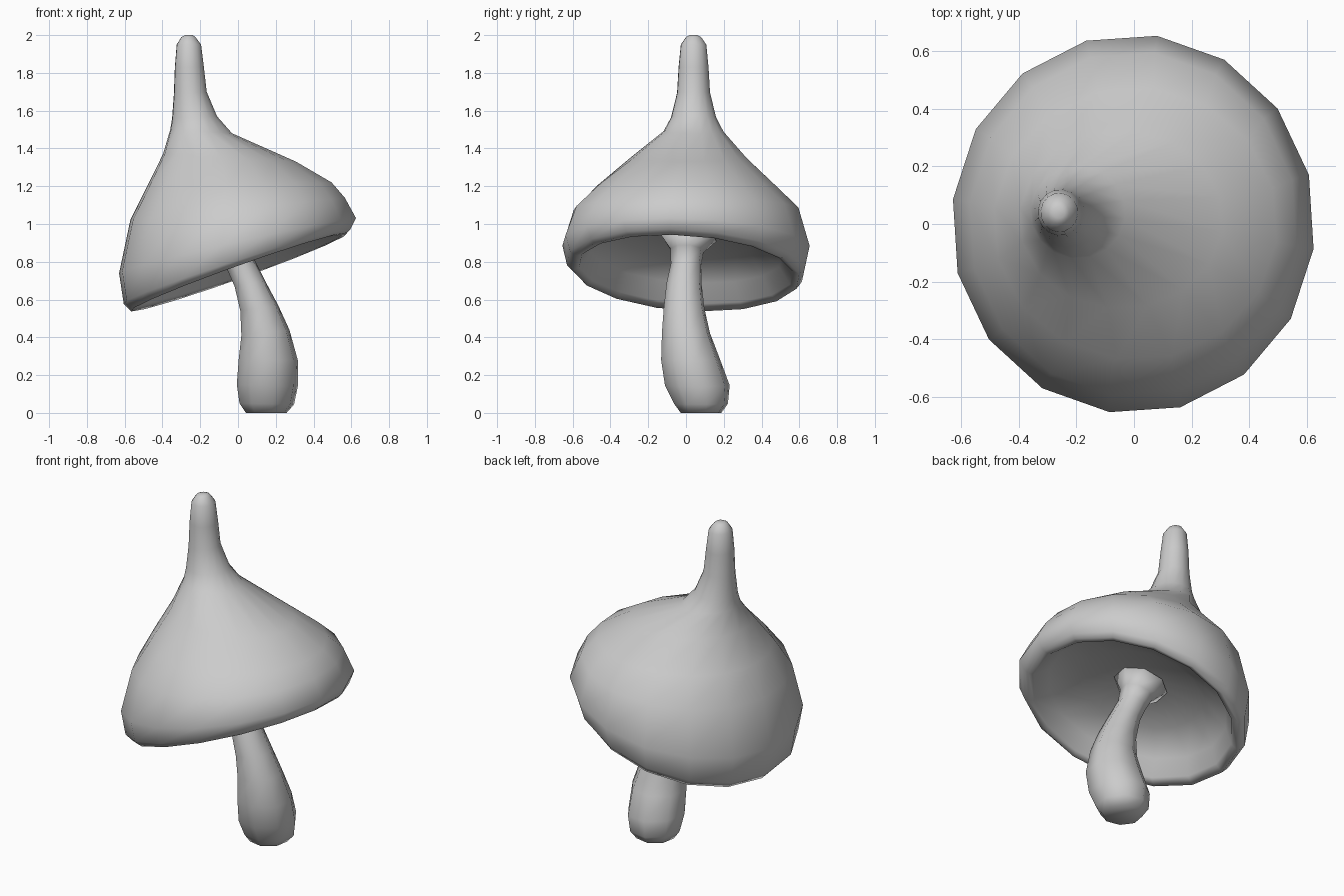
import bpy, bmesh
from math import sin, cos, tau, radians
from mathutils import Vector

cube = bpy.data.objects.get("Cube")
if cube:
    bpy.data.objects.remove(cube)

grey = bpy.data.materials.new("plain grey")
grey.use_nodes = True
colour = (0.6, 0.6, 0.6, 1)
grey.diffuse_color = colour
grey.node_tree.nodes["Principled BSDF"].inputs["Base Color"].default_value = colour


def loft(name, rings, sides, turn, flat_ends=False):
    """Skin tilted rings: (left x, left z, right x, right z, centre y, y radius, y slope)."""
    bm = bmesh.new()
    loops = []
    for lx, lz, rx, rz, cy, ry, slope in rings:
        centre = Vector(((lx + rx) / 2, cy, (lz + rz) / 2))
        across = Vector(((rx - lx) / 2, 0, (rz - lz) / 2))
        depth = Vector((0, ry, ry * slope))
        loops.append([bm.verts.new(centre + across * cos(a) + depth * sin(a))
                      for a in (turn + tau * i / sides for i in range(sides))])
    for low, high in zip(loops, loops[1:]):
        for i in range(sides):
            j = (i + 1) % sides
            bm.faces.new((low[i], low[j], high[j], high[i])).smooth = True
    bm.faces.new(loops[0][::-1]).smooth = not flat_ends
    bm.faces.new(loops[-1]).smooth = not flat_ends
    bmesh.ops.recalc_face_normals(bm, faces=bm.faces)
    mesh = bpy.data.meshes.new(name)
    bm.to_mesh(mesh)
    bm.free()
    mesh.materials.append(grey)
    obj = bpy.data.objects.new(name, mesh)
    bpy.context.collection.objects.link(obj)
    return obj


# Cap: hollow ceiling, rolled rim, leaning dome and tall tip
loft("cap", [
    (-.16, .90, .09, .97, 0, .12, -.05),
    (-.38, .82, .27, 1.0, 0, .34, -.05),
    (-.51, .69, .46, .99, 0, .51, -.06),
    (-.53, .58, .55, .94, 0, .57, -.06),
    (-.57, .54, .58, .95, 0, .605, -.06),
    (-.61, .58, .60, .97, 0, .635, -.05),
    (-.635, .74, .63, 1.03, 0, .66, -.03),
    (-.575, 1.02, .57, 1.14, 0, .60, 0),
    (-.49, 1.19, .50, 1.22, 0, .475, 0),
    (-.40, 1.37, .31, 1.33, .015, .31, 0),
    (-.36, 1.50, -.03, 1.48, .04, .16, 0),
    (-.35, 1.56, -.11, 1.57, .04, .12, 0),
    (-.34, 1.69, -.165, 1.70, .04, .088, 0),
    (-.335, 1.83, -.18, 1.83, .04, .08, 0),
    (-.325, 1.95, -.195, 1.95, .04, .068, 0),
    (-.30, 1.99, -.225, 1.99, .04, .04, 0),
    (-.28, 2.0, -.24, 2.0, .04, .02, 0),
], 16, radians(-7.5))

# Stem: bulbous foot, bent neck, flared join with the ceiling
loft("stem", [
    (.04, 0, .26, 0, .08, .11, 0),
    (.005, .05, .30, .045, .08, .145, 0),
    (-.01, .15, .32, .14, .06, .175, 0),
    (0, .28, .32, .28, .025, .16, 0),
    (.015, .41, .275, .44, 0, .13, 0),
    (.01, .54, .215, .57, -.01, .11, 0),
    (-.02, .67, .145, .70, -.01, .095, 0),
    (-.06, .76, .09, .81, 0, .082, 0),
    (-.10, .83, .075, .89, .005, .09, -.05),
    (-.18, .88, .11, .97, .015, .15, -.05),
], 8, radians(12))
